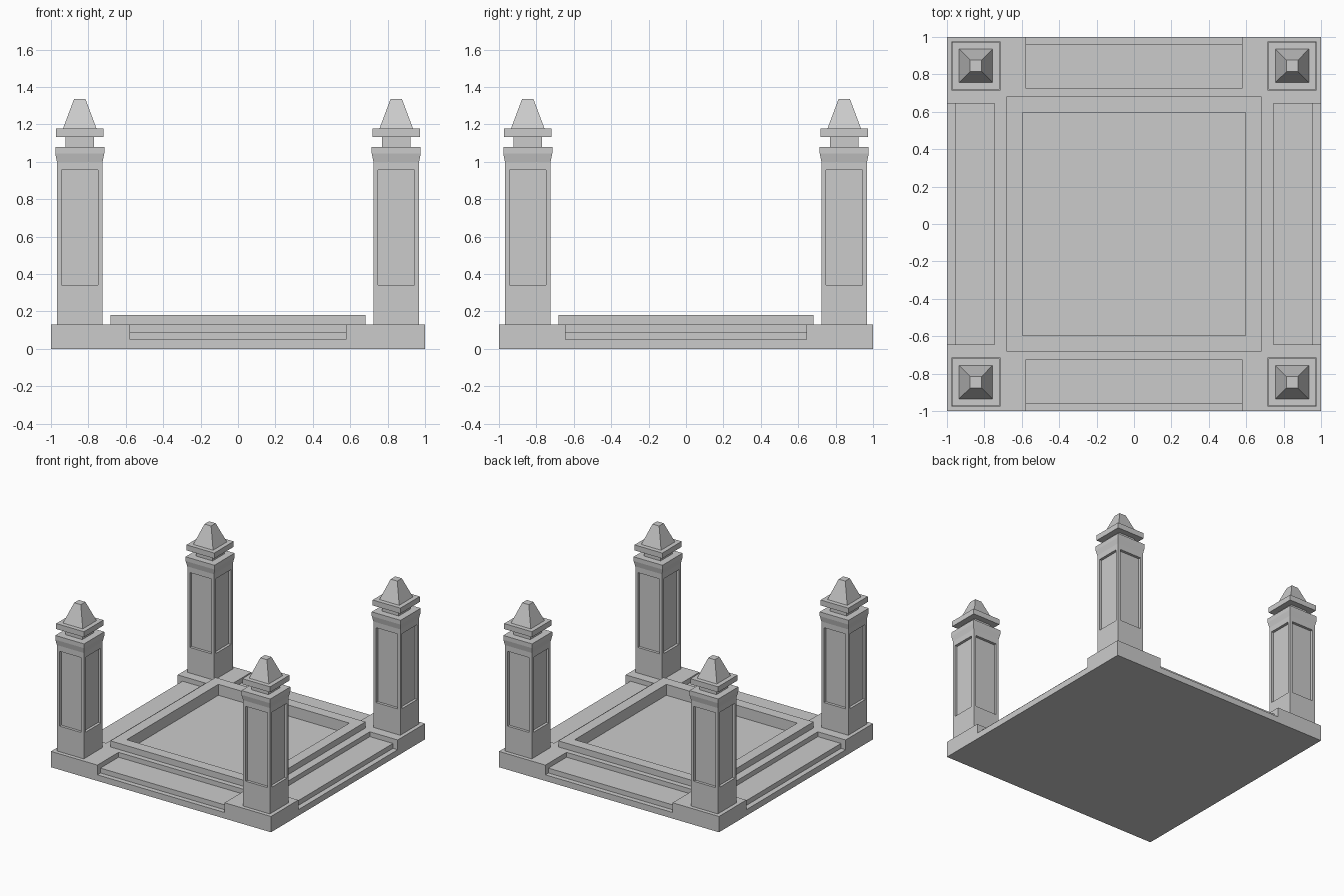
import bpy, bmesh

if "Cube" in bpy.data.objects:
    bpy.data.objects.remove(bpy.data.objects["Cube"])


def add_object(name, bm):
    bmesh.ops.recalc_face_normals(bm, faces=bm.faces)
    mesh = bpy.data.meshes.new(name)
    bm.to_mesh(mesh)
    bm.free()
    obj = bpy.data.objects.new(name, mesh)
    bpy.context.collection.objects.link(obj)
    return obj


def box(name, lo, hi):
    bm = bmesh.new()
    bmesh.ops.create_cube(bm, size=1)
    for v in bm.verts:
        v.co = [a + (b - a) * (c + 0.5) for a, b, c in zip(lo, hi, v.co)]
    return add_object(name, bm)


def carve(obj, cutters):
    """Subtract the cutters, bake the result and delete the cutters."""
    for c in cutters:
        c.hide_render = True
        mod = obj.modifiers.new("cut", 'BOOLEAN')
        mod.operation, mod.solver, mod.object = 'DIFFERENCE', 'EXACT', c
    deps = bpy.context.evaluated_depsgraph_get()
    mesh = bpy.data.meshes.new_from_object(obj.evaluated_get(deps))
    obj.modifiers.clear()
    obj.data = mesh
    for c in cutters:
        bpy.data.objects.remove(c)


def mirror(obj):
    mod = obj.modifiers.new("mirror", 'MIRROR')
    mod.use_axis = (True, True, False)
    mod.use_clip = False
    mod.use_mirror_merge = False


def basin_cutter():
    return box("basin_cutter", (-0.595, -0.595, 0.09), (0.595, 0.595, 0.5))


# Plinth with a sunken basin and two steps cut into every side
plinth = box("plinth", (-1, -1, 0), (1, 1, 0.13))
cutters = [basin_cutter()]
for s in (-1, 1):
    for inner, outer, z in ((0.725, 1.1, 0.09), (0.96, 1.2, 0.05)):
        a, b = sorted((s * inner, s * outer))
        cutters.append(box("step_cutter", (-0.578, a, z), (0.578, b, 0.3)))
    for inner, outer, z in ((0.747, 1.1, 0.09), (0.957, 1.2, 0.05)):
        a, b = sorted((s * inner, s * outer))
        cutters.append(box("step_cutter", (a, -0.645, z), (b, 0.645, 0.3)))
carve(plinth, cutters)

# Raised kerb around the basin
kerb = box("basin_kerb", (-0.682, -0.682, 0.13), (0.682, 0.682, 0.18))
carve(kerb, [basin_cutter()])

# Corner pillars: a square section lofted through (half width, height)
C = 0.846
M = 0.034  # panel margin
profile = [(0.122, 0.13), (0.122, 0.35 - M), (0.122, 0.945 + M), (0.122, 1.0),
           (0.131, 1.045), (0.131, 1.08), (0.076, 1.08), (0.076, 1.132),
           (0.126, 1.132), (0.126, 1.177), (0.09, 1.177), (0.03, 1.337)]
bm = bmesh.new()
rings = [[bm.verts.new((C + x * h, C + y * h, z))
          for x, y in ((-1, -1), (1, -1), (1, 1), (-1, 1))] for h, z in profile]
bm.faces.new(rings[0][::-1])
bm.faces.new(rings[-1])
panels = []
for k, (r0, r1) in enumerate(zip(rings, rings[1:])):
    for i in range(4):
        j = (i + 1) % 4
        f = bm.faces.new((r0[i], r0[j], r1[j], r1[i]))
        if k == 1:
            panels.append(f)
bm.normal_update()

# Recessed panels on the four shaft faces
bmesh.ops.inset_individual(bm, faces=panels, thickness=M, depth=0)
bmesh.ops.inset_individual(bm, faces=panels, thickness=0, depth=-0.022)
mirror(add_object("corner_pillars", bm))
